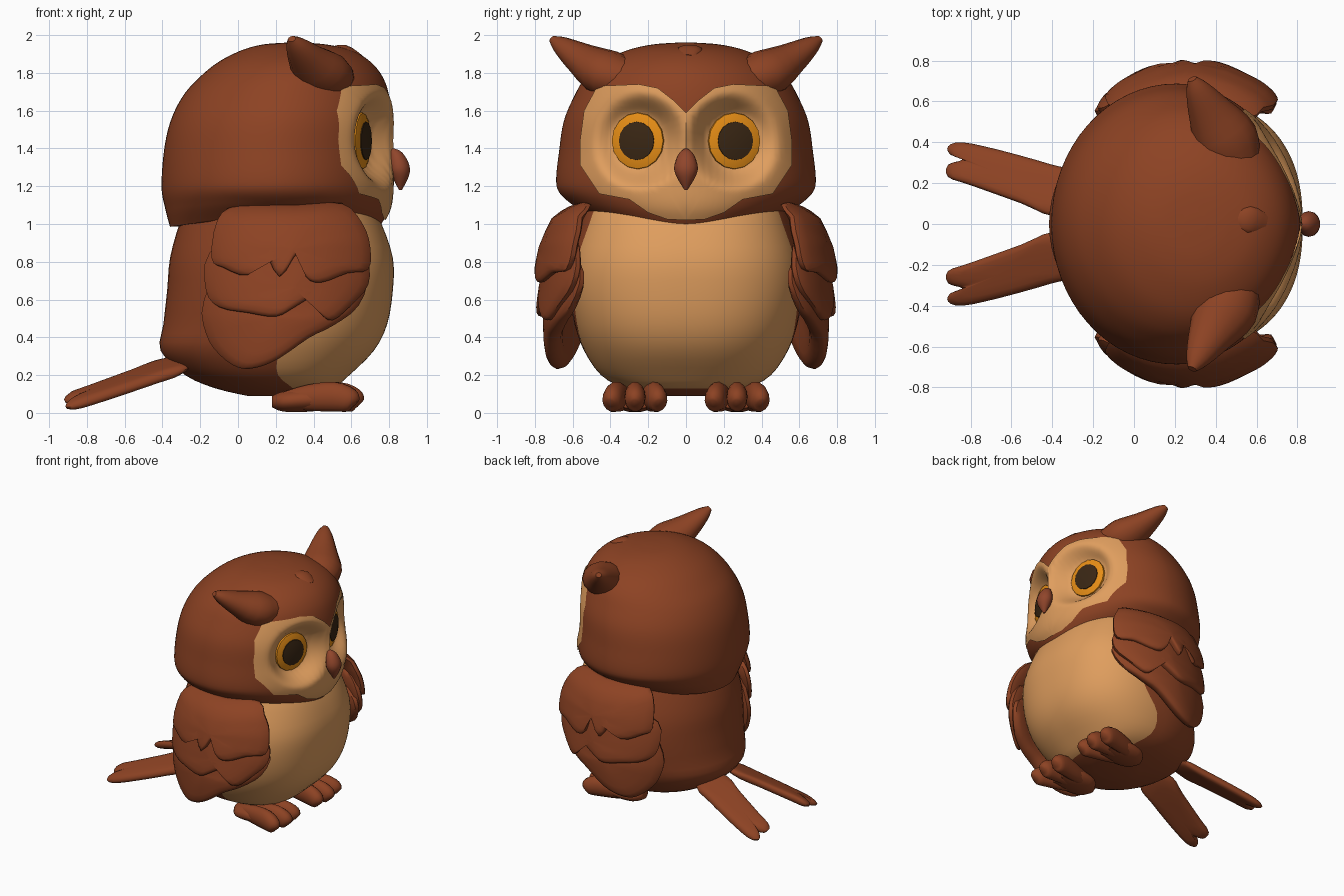
import bpy, bmesh
from math import sin, cos, pi, radians, hypot
from mathutils import Vector
from mathutils.bvhtree import BVHTree

cube = bpy.data.objects.get("Cube")
if cube:
    bpy.data.objects.remove(cube)


def colour(name, rgb):
    m = bpy.data.materials.new(name)
    m.use_nodes = True
    m.diffuse_color = (*rgb, 1)
    bsdf = m.node_tree.nodes["Principled BSDF"]
    bsdf.inputs["Base Color"].default_value = (*rgb, 1)
    bsdf.inputs["Roughness"].default_value = .8
    return m


BROWN = colour("feather brown", (.265, .055, .017))
TAN = colour("belly tan", (.74, .34, .112))
BEAK = colour("beak brown", (.28, .06, .024))
ORANGE = colour("iris orange", (.8, .27, .008))
DARK = colour("pupil dark", (.042, .02, .007))


def spline(pts, sub, closed=False):
    """Catmull-Rom curve through tuples of any length."""
    n, out = len(pts), []

    def at(j):
        return pts[j % n] if closed else pts[max(0, min(n - 1, j))]

    for i in range(n if closed else n - 1):
        for k in range(sub):
            t = k / sub
            out.append(tuple(
                .5 * (2 * q + (r - p) * t + (2 * p - 5 * q + 4 * r - s) * t * t
                      + (3 * q - p - 3 * r + s) * t ** 3)
                for p, q, r, s in zip(at(i - 1), at(i), at(i + 1), at(i + 2))))
    return out if closed else out + [pts[-1]]


def skin(name, rings, mats, rule=None, caps=(True, True), angle=50):
    """Bridge closed rings of points into a mesh; rule(row, column) picks the material."""
    bm = bmesh.new()
    rows = [[bm.verts.new(p) for p in ring] for ring in rings]
    n = len(rows[0])
    for i in range(len(rows) - 1):
        for j in range(n):
            k = (j + 1) % n
            f = bm.faces.new((rows[i][j], rows[i][k], rows[i + 1][k], rows[i + 1][j]))
            f.material_index = rule(i, j) if rule else 0
    for row, cap in zip((rows[0], rows[-1]), caps):
        if cap:
            bm.faces.new(row)
    bmesh.ops.recalc_face_normals(bm, faces=bm.faces)
    if not all(caps) and sum(f.normal.x for f in bm.faces) < 0:
        bmesh.ops.reverse_faces(bm, faces=bm.faces)
    mesh = bpy.data.meshes.new(name)
    bm.to_mesh(mesh)
    bm.free()
    for m in mats:
        mesh.materials.append(m)
    mesh.shade_smooth()
    mesh.set_sharp_from_angle(angle=radians(angle))
    ob = bpy.data.objects.new(name, mesh)
    bpy.context.collection.objects.link(ob)
    return ob


FRONT, BACK = 56, 32


def oval(z, back, front, half, spread, power):
    """Horizontal section whose first FRONT columns span the angle +-spread."""
    a0 = radians(spread)
    angles = [-a0 + 2 * a0 * k / FRONT for k in range(FRONT)]
    angles += [a0 + (2 * pi - 2 * a0) * k / BACK for k in range(BACK)]
    cx, rx, ring = (back + front) / 2, (front - back) / 2, []
    for a in angles:
        c, s = cos(a), sin(a)
        e = 2 / power if c > 0 else 1
        ring.append(Vector((cx + rx * (abs(c) ** e if c > 0 else c),
                            half * (abs(s) ** e if s > 0 else -abs(s) ** e), z)))
    return ring


def tube(name, knots, mat, ref=(0, 0, 1), sides=14, sub=3):
    """Tube through knots (x, y, z, half width, half height)."""
    pts = spline(knots, sub)
    rings = []
    for i, p in enumerate(pts):
        t = Vector(pts[min(i + 1, len(pts) - 1)][:3]) - Vector(pts[max(i - 1, 0)][:3])
        side = t.cross(Vector(ref)).normalized()
        up = side.cross(t).normalized()
        rings.append([Vector(p[:3]) + side * p[3] * cos(2 * pi * k / sides)
                      + up * p[4] * sin(2 * pi * k / sides) for k in range(sides)])
    return skin(name, rings, [mat])


def pad(name, outline, place, mat):
    """Pillow with a free outline; place(u, v, depth) puts it in space."""
    edge = spline(outline, 3, True)
    cu, cv = (sum(p[i] for p in edge) / len(edge) for i in (0, 1))
    steps = [(.05, 1), (.4, .98), (.7, .92), (.88, .75), (.97, .4), (1, 0)]
    steps += [(s, -d) for s, d in reversed(steps[:-1])]
    rings = [[place(cu + (u - cu) * s, cv + (v - cv) * s, d) for u, v in edge] for s, d in steps]
    return skin(name, rings, [mat])


# Body with tan belly columns: height, back, front, half width, belly spread
body = [(.09, .05, .35, .12, 60), (.13, -.12, .5, .32, 75), (.2, -.28, .59, .45, 85),
        (.33, -.41, .72, .54, 85), (.47, -.395, .79, .59, 77), (.65, -.375, .82, .62, 71),
        (.82, -.36, .82, .61, 68), (1, -.31, .76, .56, 64), (1.1, -.26, .7, .53, 62)]
rows = spline(body, 3)
skin("body", [oval(*r, 2.4) for r in rows], [BROWN, TAN],
     lambda i, j: int(j < FRONT and rows[i][0] > .125))

# Head with hollows for the eyes
EYE_Y, EYE_Z = .255, 1.44
head_rows = [(.985, -.36, .75, .5), (1.08, -.385, .8, .62), (1.2, -.405, .815, .685),
             (1.4, -.39, .815, .67), (1.55, -.355, .815, .645), (1.68, -.29, .8, .59),
             (1.78, -.2, .765, .53), (1.86, -.1, .7, .44), (1.92, .02, .6, .31),
             (1.95, .13, .47, .18), (1.96, .25, .35, .05)]
rings = [oval(*r, 90, 1.9) for r in spline(head_rows, 8)]
for ring in rings:
    for p in ring:
        p.z += .3 * max(0, 1.2 - p.z) * min(1, abs(p.y) / .6) ** 2
        if p.x > .3:
            d = hypot(abs(p.y) - EYE_Y, p.z - EYE_Z)
            w = max(0, min(1, (.27 - d) / .14))
            w = w * w * (3 - 2 * w)
            p.x += w * (.635 - .3 * (abs(p.y) - EYE_Y) - p.x)
head = skin("head", rings, [BROWN])
tree = BVHTree.FromPolygons([v.co for v in head.data.vertices],
                            [f.vertices for f in head.data.polygons])


def on_head(y, z):
    hit = tree.ray_cast(Vector((2, y, z)), Vector((-1, 0, 0)))
    if hit[0] is None:
        hit = tree.find_nearest(Vector((.6, y, z)))
    return hit[0] + Vector((.0095, 0, 0))


def wing_y(x, z):
    knots = [(.2, .81), (.5, .82), (.7, .79), (.9, .745), (1.04, .68), (1.12, .57)]
    for (a, p), (b, q) in zip(knots, knots[1:]):
        if z <= b:
            break
    return p + (q - p) * (z - a) / (b - a) - .8 * (x - .27) ** 2


MASK = [(0, 1.59), (.06, 1.65), (.15, 1.72), (.25, 1.74), (.47, 1.73), (.54, 1.6),
        (.56, 1.45), (.56, 1.31), (.46, 1.16), (.3, 1.13), (.2, 1.06), (.1, 1.025),
        (0, 1.02), (0, 1.3)]
WING = {
    "upper": [(-.14, .82), (-.11, 1.02), (0, 1.1), (.3, 1.1), (.55, 1.11), (.66, 1), (.7, .88),
              (.69, .76), (.58, .74), (.44, .69), (.36, .72), (.32, .85), (.22, .72),
              (.13, .86), (.05, .73), (-.08, .77)],
    "middle": [(-.17, .65), (-.15, .85), (.1, .95), (.55, .95), (.68, .82), (.69, .68), (.6, .57),
               (.5, .49), (.44, .53), (.43, .63), (.3, .56), (.2, .51), (.05, .53), (-.1, .56)],
    "lower": [(-.18, .6), (-.17, .42), (-.1, .31), (0, .24), (.1, .24), (.22, .29), (.38, .4),
              (.5, .46), (.64, .57), (.67, .75), (.4, .9), (0, .9)]}
TAIL = [(-.26, .08), (-.26, .24), (-.4, .29), (-.65, .36), (-.84, .4), (-.91, .38), (-.9, .34),
        (-.84, .315), (-.91, .29), (-.91, .23), (-.8, .19), (-.55, .1), (-.4, .04)]

for s, tag in ((1, "left"), (-1, "right")):
    # Tan face mask laid on the head
    edge = []
    for (a, b), (c, d) in zip(MASK, MASK[1:] + MASK[:1]):
        edge += [(a + (c - a) * k / 6, b + (d - b) * k / 6) for k in range(6)]
    skin(tag + "_face_mask",
         [[on_head(s * (EYE_Y + (y - EYE_Y) * k / 28), EYE_Z + (z - EYE_Z) * k / 28)
           for y, z in edge] for k in range(1, 29)], [TAN], caps=(True, False))

    # Eye: iris and pupil turned slightly outward
    out = Vector((.957, .29 * s, 0))
    mid = Vector((.655, EYE_Y * s, EYE_Z))

    def eye(part, profile, mat):
        tube(tag + part, [(*(mid + out * d), r, r * 1.04) for d, r in profile], mat,
             sides=16, sub=1)

    eye("_iris", [(-.08, .135), (0, .144), (.008, .142), (.022, .1), (.022, .02)], ORANGE)
    eye("_pupil", [(.01, .099), (.027, .097), (.034, .06), (.036, .01)], DARK)

    # Ear tuft
    tube(tag + "_ear_tuft",
         [(.52, s * .26, 1.76, .11, .09), (.45, s * .41, 1.79, .16, .13),
          (.37, s * .55, 1.87, .11, .09), (.31, s * .66, 1.945, .06, .05),
          (.285, s * .71, 1.98, .022, .018)], BROWN)

    # Wing of three feather layers, thicker on the body side
    for depth, (layer, outline) in enumerate(WING.items()):
        pad(f"{tag}_{layer}_wing", outline,
            lambda u, v, d: (u, s * (wing_y(u, v) - .045 * depth + (.03 if d > 0 else .08) * d), v),
            BROWN)

    # Tail feather, rolled outward
    pad(tag + "_tail_feather", TAIL,
        lambda u, v, d: (u, s * v, .26 + .33 * (u + .28) - .33 * (v - .09 + .25 * u) + .035 * d),
        BROWN)

    # Foot with three toes
    tube(tag + "_foot", [(.18, s * .27, .06, .04, .03), (.24, s * .27, .06, .11, .055),
                         (.38, s * .27, .07, .13, .065), (.5, s * .27, .06, .1, .04)], BROWN)
    for toe, (start, end, reach) in {"inner": (.22, .16, 0), "middle": (.27, .27, .015),
                                     "outer": (.31, .38, -.01)}.items():
        tube(f"{tag}_{toe}_toe",
             [(x + reach, s * (start + (end - start) * (x - .25) / .3), z, w, h)
              for x, z, w, h in ((.25, .07, .03, .04), (.38, .08, .05, .07), (.52, .085, .056, .08),
                                 (.61, .065, .05, .062), (.635, .05, .02, .025))], BROWN)

# Beak and crown feather
tube("beak", [(.81, 0, 1.39, .015, .015), (.835, 0, 1.36, .045, .04), (.855, 0, 1.3, .063, .055),
              (.86, 0, 1.25, .05, .045), (.86, 0, 1.18, .008, .008)], BEAK, ref=(1, 0, 0))
tube("crown_feather", [(.48, .02, 1.925, .03, .01), (.56, .02, 1.92, .07, .03),
                       (.64, 0, 1.88, .05, .02)], BROWN)
